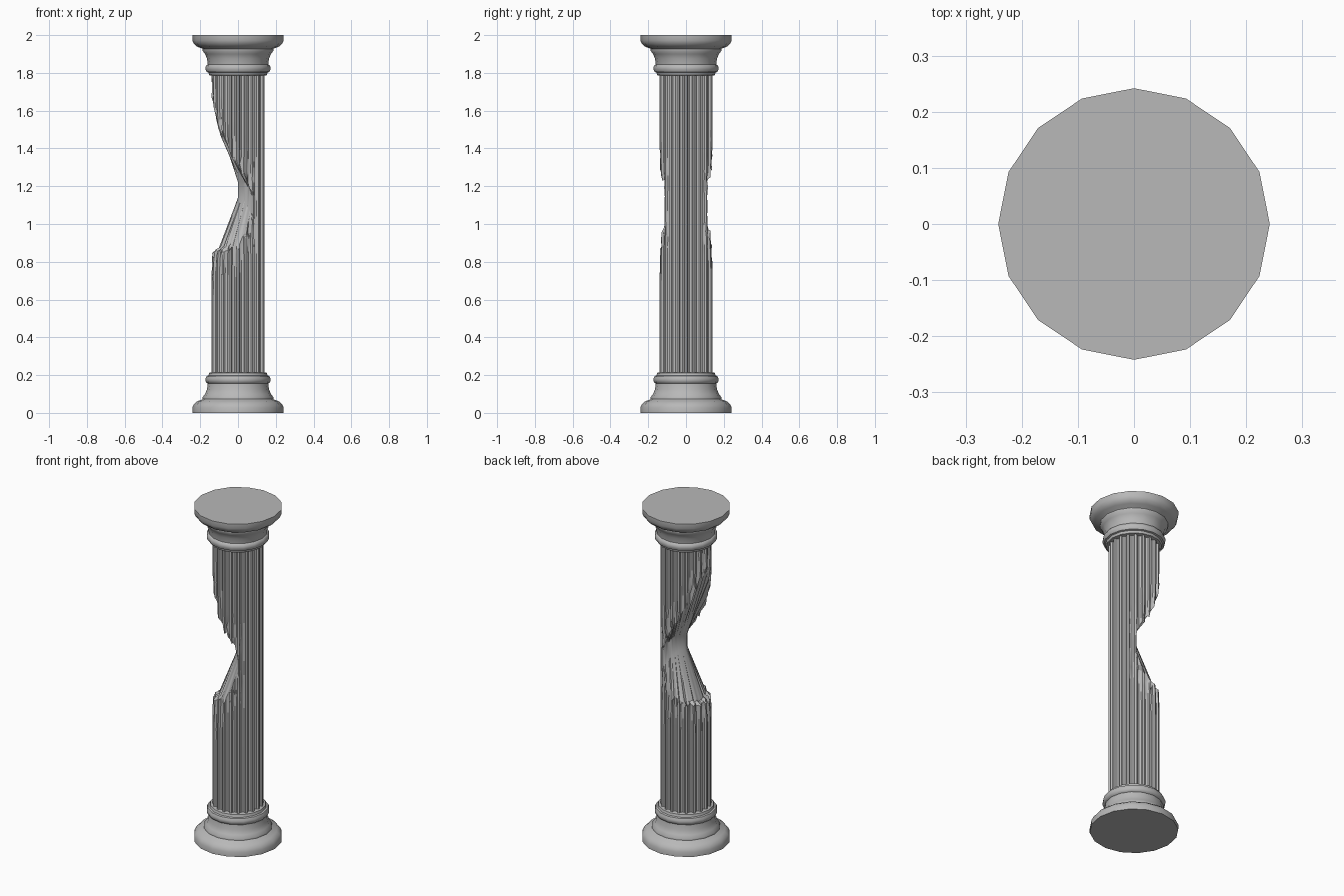
import bpy, bmesh, random
from math import cos, sin, pi, exp

if "Cube" in bpy.data.objects:
    bpy.data.objects.remove(bpy.data.objects["Cube"])

random.seed(4)

# Dark grey stone
stone = bpy.data.materials.new("stone")
stone.diffuse_color = (.48, .48, .48, 1)
stone.use_nodes = True
stone.node_tree.nodes["Principled BSDF"].inputs["Base Color"].default_value = stone.diffuse_color


def make_object(name, verts, faces, triangulate=False):
    mesh = bpy.data.meshes.new(name)
    mesh.from_pydata(verts, [], faces)
    bm = bmesh.new()
    bm.from_mesh(mesh)
    if triangulate:
        bmesh.ops.triangulate(bm, faces=bm.faces[:])
    bmesh.ops.recalc_face_normals(bm, faces=bm.faces[:])
    bm.to_mesh(mesh)
    bm.free()
    mesh.materials.append(stone)
    obj = bpy.data.objects.new(name, mesh)
    bpy.context.collection.objects.link(obj)
    return obj


def smooth(obj, angle):
    bpy.ops.object.select_all(action='DESELECT')
    obj.select_set(True)
    bpy.context.view_layer.objects.active = obj
    bpy.ops.object.shade_smooth_by_angle(angle=angle)


def stack(rings, n):
    """Quads joining consecutive closed rings, capped at both ends."""
    faces = [(k * n + i, k * n + (i + 1) % n, (k + 1) * n + (i + 1) % n, (k + 1) * n + i)
             for k in range(rings - 1) for i in range(n)]
    return faces + [tuple(range(n)), tuple(range((rings - 1) * n, rings * n))]


def interp(table, x):
    if x <= table[0][0]:
        return table[0][1]
    for (a, va), (b, vb) in zip(table, table[1:]):
        if x <= b:
            return va + (vb - va) * (x - a) / (b - a)
    return table[-1][1]


# Base and capital share one 16-sided moulding profile (radius, height)
PROFILE = [(.242, 0), (.242, .028), (.233, .047), (.215, .062), (.19, .071),
           (.187, .074), (.187, .084), (.174, .10), (.164, .125), (.160, .155), (.166, .158),
           (.172, .17), (.172, .182), (.166, .195), (.156, .198), (.152, .212), (.138, .215)]
SIDES = 16
for name, flip in (("base", False), ("capital", True)):
    verts = [(r * cos(2 * pi * i / SIDES), r * sin(2 * pi * i / SIDES), 2 - z if flip else z)
             for r, z in PROFILE for i in range(SIDES)]
    smooth(make_object(name, verts, stack(len(PROFILE), SIDES)), 0.7)

# Break outline: height of lower and upper fracture edge by x on the shaft
LOW = [(-.14, .84), (-.05, .86), (0, .87), (.05, .93), (.09, .97)]
HIGH = [(-.14, 1.68), (-.11, 1.54), (-.07, 1.45), (0, 1.32), (.05, 1.24), (.09, 1.22)]

# Fluted shaft: flat ribs and rounded grooves, worn close to the break
FLUTES, R = 20, .140
SECTION = [(0, R), (.26, R), (.36, R - .011), (.63, R - .016), (.90, R - .011)]
heights = [.20 + 1.60 * k / 40 for k in range(41)]
N = FLUTES * len(SECTION)
verts = []
for z in heights:
    for f in range(FLUTES):
        for t, r in SECTION:
            a = 2 * pi * (f + t - .13) / FLUTES
            x = R * cos(a)
            d = min(abs(z - interp(LOW, x)), abs(z - interp(HIGH, x)))
            wear = exp(-d / .06) if x < .10 else 0
            r -= wear * random.uniform(0, .010)
            verts.append((r * cos(a), r * sin(a), z))
shaft = make_object("broken_shaft", verts, stack(len(heights), N), True)

# Cutter: slices side by side around the break, each running from the jagged
# lower edge over a rounded ridge through the core up to the jagged upper edge
COUNT, SPAN, OUT = 71, 2.2, .142
verts = []
for i in range(COUNT):
    t = 2 * i / (COUNT - 1) - 1
    cx, cy = -cos(SPAN * t), sin(SPAN * t)
    zl = interp(LOW, R * cx) + random.uniform(-.018, .018)
    zh = interp(HIGH, R * cx) + random.uniform(-.03, .02)
    side = abs(t) ** 1.4
    mx = -cos(SPAN) * OUT * side
    my = sin(SPAN) * OUT * t
    edge = abs(t) ** 3
    m1 = 1.14 + (zl + .3 * (zh - zl) - 1.14) * edge
    m2 = 1.22 + (zl + .7 * (zh - zl) - 1.22) * edge
    k = .28 * (1 - edge)
    ix, iy = cx * OUT * (1 - k) + mx * k, cy * OUT * (1 - k) + my * k
    iz = zl + .02
    verts += [(cx * OUT, cy * OUT, zl), (ix, iy, iz), (mx, my, m1), (mx, my, m2),
              (cx * OUT, cy * OUT, zh), (cx * .4, cy * .4, zh), (cx * .4, cy * .4, zl)]
cutter = make_object("break_cutter", verts, stack(COUNT, 7), True)
cutter.hide_render = True

# Carve the break out of the shaft
mod = shaft.modifiers.new("break", 'BOOLEAN')
mod.operation, mod.solver, mod.object = 'DIFFERENCE', 'EXACT', cutter
bpy.context.view_layer.objects.active = shaft
bpy.ops.object.modifier_apply(modifier=mod.name)
bpy.data.objects.remove(cutter)
smooth(shaft, 0.6)
